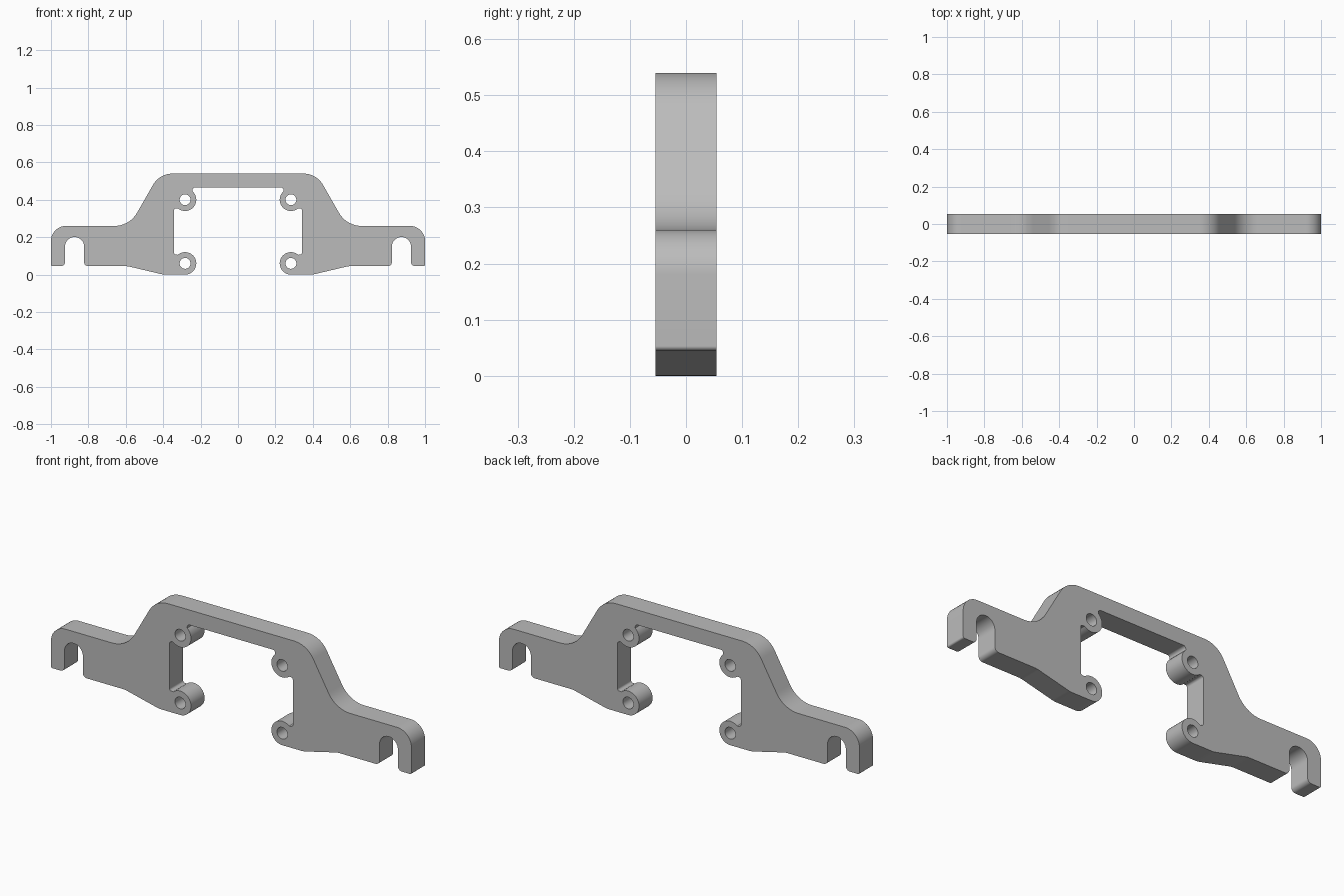
import bpy, bmesh
from math import sin, cos, tan, radians, pi
from mathutils import Vector

cube = bpy.data.objects.get("Cube")
if cube:
    bpy.data.objects.remove(cube, do_unlink=True)

HALF_DEPTH = 0.054
BOSS_R, HOLE_R = 0.06, 0.029
BOSSES = [(0.283, 0.06), (0.283, 0.40)]  # lower, upper screw bosses


def arc(center, r, start, end, steps):
    """Points on an arc, angles in degrees."""
    angles = [radians(start + (end - start) * i / steps) for i in range(steps + 1)]
    return [(center[0] + r * cos(a), center[1] + r * sin(a)) for a in angles]


def rounded(corners):
    """Closed outline from (x, z, radius) corners."""
    points = []
    for i, (x, z, r) in enumerate(corners):
        p = Vector((x, z))
        if r == 0:
            points.append(p)
            continue
        u = (Vector(corners[i - 1][:2]) - p).normalized()
        v = (Vector(corners[(i + 1) % len(corners)][:2]) - p).normalized()
        half = u.angle(v) / 2
        center = p + (u + v).normalized() * r / sin(half)
        a = p + u * r / tan(half) - center
        b = p + v * r / tan(half) - center
        sweep = a.angle(b)
        steps = max(3, round(sweep / radians(7)))
        for k in range(steps + 1):
            t = k / steps
            points.append(center + (a * sin((1 - t) * sweep) + b * sin(t * sweep)) / sin(sweep))
    return points


def sharp(points):
    return [(x, z, 0) for x, z in points]


# Left half of the bracket outline, from the top bar round to the opening
half = [(0.42, 0.54, 0.12), (0.58, 0.26, 0.14), (1, 0.26, 0.08),
        (1, 0.045, 0.008), (0.925, 0.045, 0.022)]
half += sharp(arc((0.874, 0.15), 0.051, 0, 180, 24))          # hook slot
half += [(0.823, 0.045, 0.022), (0.59, 0.045, 0.1), (0.4, 0, 0.1)]
half += sharp(arc(BOSSES[0], BOSS_R, 270, 50, 32))            # lower boss
half += [(0.342, 0.107, 0.011), (0.342, 0.354, 0.011)]        # inner wall
half += sharp(arc(BOSSES[1], BOSS_R, 310, 130, 28))           # upper boss
half += [(0.243, 0.465, 0.014)]

outline = rounded(half + [(-x, z, r) for x, z, r in reversed(half)])
loops = [outline]
for side in (1, -1):
    for x, z in BOSSES:
        loops.append(arc((side * x, z), HOLE_R, 0, 352.5, 47))

# Fill the flat profile with its screw holes, then extrude it
bm = bmesh.new()
for loop in loops:
    verts = [bm.verts.new((p[0], -HALF_DEPTH, p[1])) for p in loop]
    for i, v in enumerate(verts):
        bm.edges.new((verts[i - 1], v))
bmesh.ops.remove_doubles(bm, verts=bm.verts[:], dist=0.0002)
bmesh.ops.triangle_fill(bm, use_beauty=True, edges=bm.edges[:], normal=(0, -1, 0))
extruded = bmesh.ops.extrude_face_region(bm, geom=bm.faces[:], use_keep_orig=True)
moved = [g for g in extruded["geom"] if isinstance(g, bmesh.types.BMVert)]
bmesh.ops.translate(bm, verts=moved, vec=(0, 2 * HALF_DEPTH, 0))
bmesh.ops.recalc_face_normals(bm, faces=bm.faces[:])

mesh = bpy.data.meshes.new("mounting_bracket")
bm.to_mesh(mesh)
bm.free()
bracket = bpy.data.objects.new("mounting_bracket", mesh)
bpy.context.collection.objects.link(bracket)

# Plain grey material
grey = bpy.data.materials.new("plain grey")
grey.use_nodes = True
color = (0.5, 0.5, 0.5, 1)
grey.diffuse_color = color
grey.node_tree.nodes["Principled BSDF"].inputs["Base Color"].default_value = color
mesh.materials.append(grey)

# Smooth curved walls, crisp rims
bpy.ops.object.select_all(action='DESELECT')
bracket.select_set(True)
bpy.context.view_layer.objects.active = bracket
bpy.ops.object.shade_smooth_by_angle(angle=radians(30))
